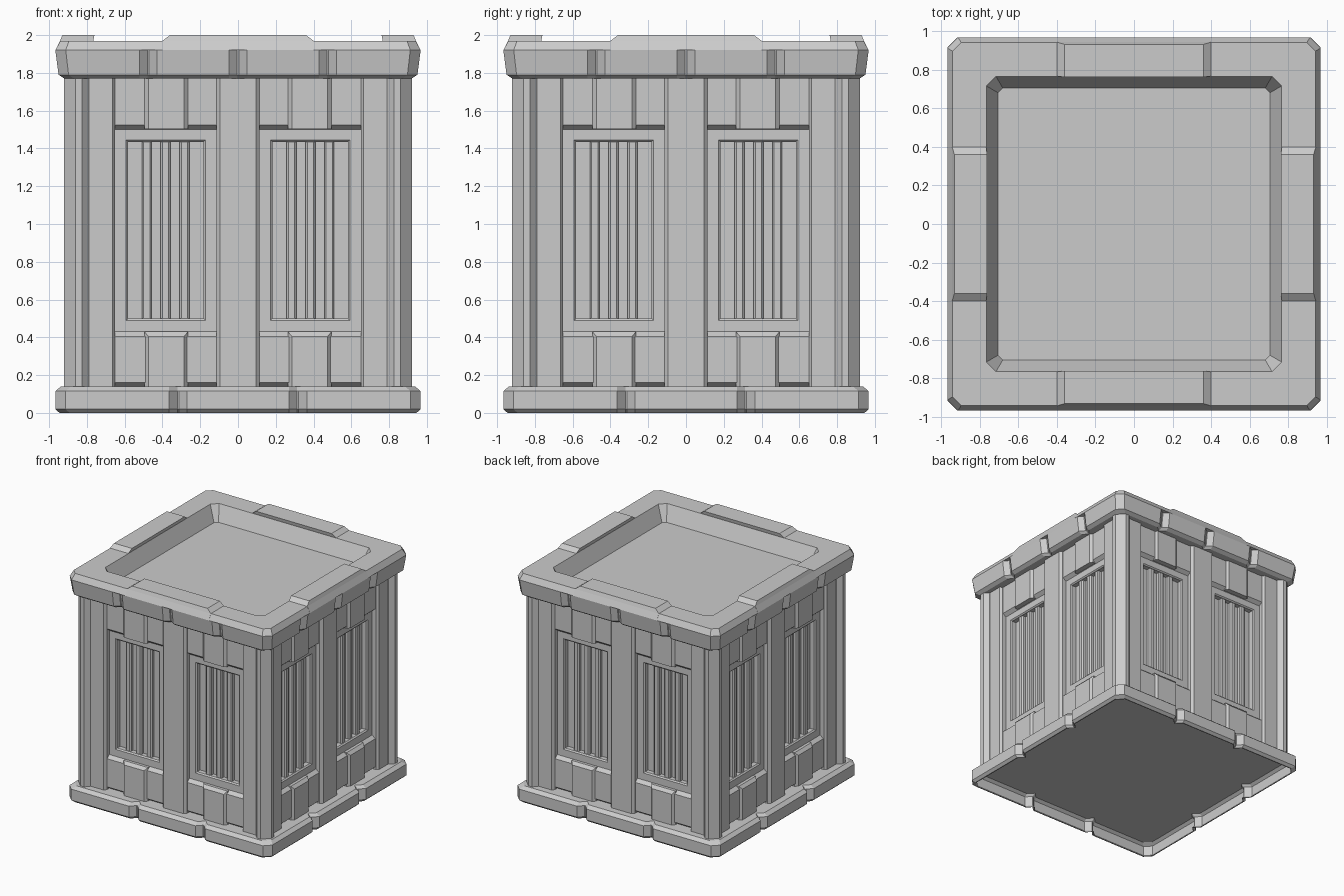
import bpy, bmesh
from mathutils import Matrix, Vector
from math import pi

if "Cube" in bpy.data.objects:
    bpy.data.objects.remove(bpy.data.objects["Cube"])


def loft(name, rings, sides=4, mirror=False):
    """Solid through matching rings, repeated round z and optionally mirrored in x."""
    bm = bmesh.new()
    for k in range(sides):
        rot = Matrix.Rotation(k * pi / 2, 3, 'Z')
        for sx in ((1, -1) if mirror else (1,)):
            vs = [[bm.verts.new(rot @ Vector((sx * x, y, z))) for x, y, z in r] for r in rings]
            n = len(vs[0])
            for a, b in zip(vs, vs[1:]):
                for i in range(n):
                    j = (i + 1) % n
                    bm.faces.new((a[i], a[j], b[j], b[i]))
            bm.faces.new(vs[0][::-1])
            bm.faces.new(vs[-1])
    bmesh.ops.dissolve_degenerate(bm, dist=1e-5, edges=bm.edges[:])
    bmesh.ops.recalc_face_normals(bm, faces=bm.faces[:])
    me = bpy.data.meshes.new(name)
    bm.to_mesh(me)
    bm.free()
    ob = bpy.data.objects.new(name, me)
    bpy.context.collection.objects.link(ob)
    return ob


def prism(name, outline, z0, z1, **kw):
    return loft(name, [[(x, y, z) for x, y in outline] for z in (z0, z1)], **kw)


def plate(name, x0, x1, z0, z1, base, front, back=0.75, l=0, r=0, b=0, t=0):
    """Panel on the -y face: straight to depth base, then sloped edges up to front."""
    def ring(d, k):
        return [(x0 + l * k, -d, z0 + b * k), (x1 - r * k, -d, z0 + b * k),
                (x1 - r * k, -d, z1 - t * k), (x0 + l * k, -d, z1 - t * k)]
    return loft(name, [ring(back, 0), ring(base, 0), ring(front, 1)], mirror=True)


def outline(h, z, c, notches, d, w=0.047):
    """Chamfered square ring with notches of depth d in every side."""
    side = [(-(h - c), -h)]
    for p in notches:
        side += [(p - w, -h), (p - 0.004, -h + d), (p + 0.004, -h + d), (p + w, -h)]
    side.append((h - c, -h))
    return [Matrix.Rotation(k * pi / 2, 3, 'Z') @ Vector((x, y, z))
            for k in range(4) for x, y in side]


# base slab with notches, hollow underneath
bn = (-0.317, 0.317)
loft("base", [outline(h, z, 0.053, bn, 0.045) for h, z in
              ((0.93, 0.125), (0.955, 0.105), (0.955, 0.02), (0.937, 0),
               (0.945, 0), (0.967, 0.02), (0.967, 0.115), (0.937, 0.14))], sides=1)

# lid: notched skirt, rim and sunken tray
ln = (-0.475, 0, 0.475)
loft("lid", [outline(h, z, c, ln, d) for h, z, c, d in
             ((0.92, 1.77, 0.05, 0.035), (0.95, 1.79, 0.053, 0.035),
              (0.967, 1.92, 0.055, 0.035), (0.967, 1.92, 0.055, 0),
              (0.94, 1.97, 0.045, 0), (0.765, 1.97, 0.05, 0),
              (0.705, 1.84, 0.025, 0))], sides=1)

# raised middle part of each rim side
loft("rim_block", [[(-x, -o, z), (x, -o, z), (x, -i, z), (-x, -i, z)] for x, o, i, z in
                   ((0.4, 0.967, 0.766, 1.92), (0.4, 0.942, 0.766, 1.97),
                    (0.36, 0.93, 0.76, 2.0))])

# inner core, which is the floor of the windows
Z0, Z1 = 0.13, 1.79
prism("core", [(-0.775, -0.775), (0.775, -0.775), (0.775, 0.775), (-0.775, 0.775)],
      Z0, Z1, sides=1)

# corner posts, side strips and centre posts
prism("corner_post", [(0.77, -0.77), (0.79, -0.885), (0.825, -0.92), (0.86, -0.92),
                      (0.92, -0.86), (0.92, -0.825), (0.885, -0.79)], Z0, Z1)
prism("side_strip", [(0.65, -0.75), (0.65, -0.86), (0.665, -0.88), (0.795, -0.88),
                     (0.795, -0.75)], Z0, Z1, mirror=True)
prism("centre_post", [(-0.115, -0.75), (-0.115, -0.86), (-0.095, -0.88), (0.095, -0.88),
                      (0.115, -0.86), (0.115, -0.75)], Z0, Z1)

# sections above and below each window, with their blocks
A, B = 0.11, 0.655
F = 0.825
plate("upper_section", A, B, 1.5, Z1, F, 0.855, b=0.025)
plate("lower_section", A, B, 0.14, 0.43, F, 0.855, b=0.022, t=0.025)
plate("upper_block", 0.265, 0.495, 1.503, Z1, 0.855, 0.873, l=0.02, r=0.02)
plate("lower_block", 0.265, 0.495, Z0, 0.43, 0.85, 0.873, l=0.02, r=0.02, t=0.025)

# window frames
plate("frame_inner_stile", A, 0.182, 0.42, 1.51, F - 0.01, F, r=0.01)
plate("frame_outer_stile", 0.582, B, 0.42, 1.51, F - 0.01, F, l=0.01)
plate("frame_top_rail", 0.172, 0.592, 1.435, 1.51, F - 0.01, F, b=0.01)
plate("frame_bottom_rail", 0.172, 0.592, 0.42, 0.5, F - 0.01, F, t=0.01)

# upright slats in each window
for i in (-1, 0, 1):
    cx = 0.383 + 0.1 * i
    plate("slat", cx - 0.026, cx + 0.026, 0.48, 1.45, 0.80, 0.81, l=0.01, r=0.01)
